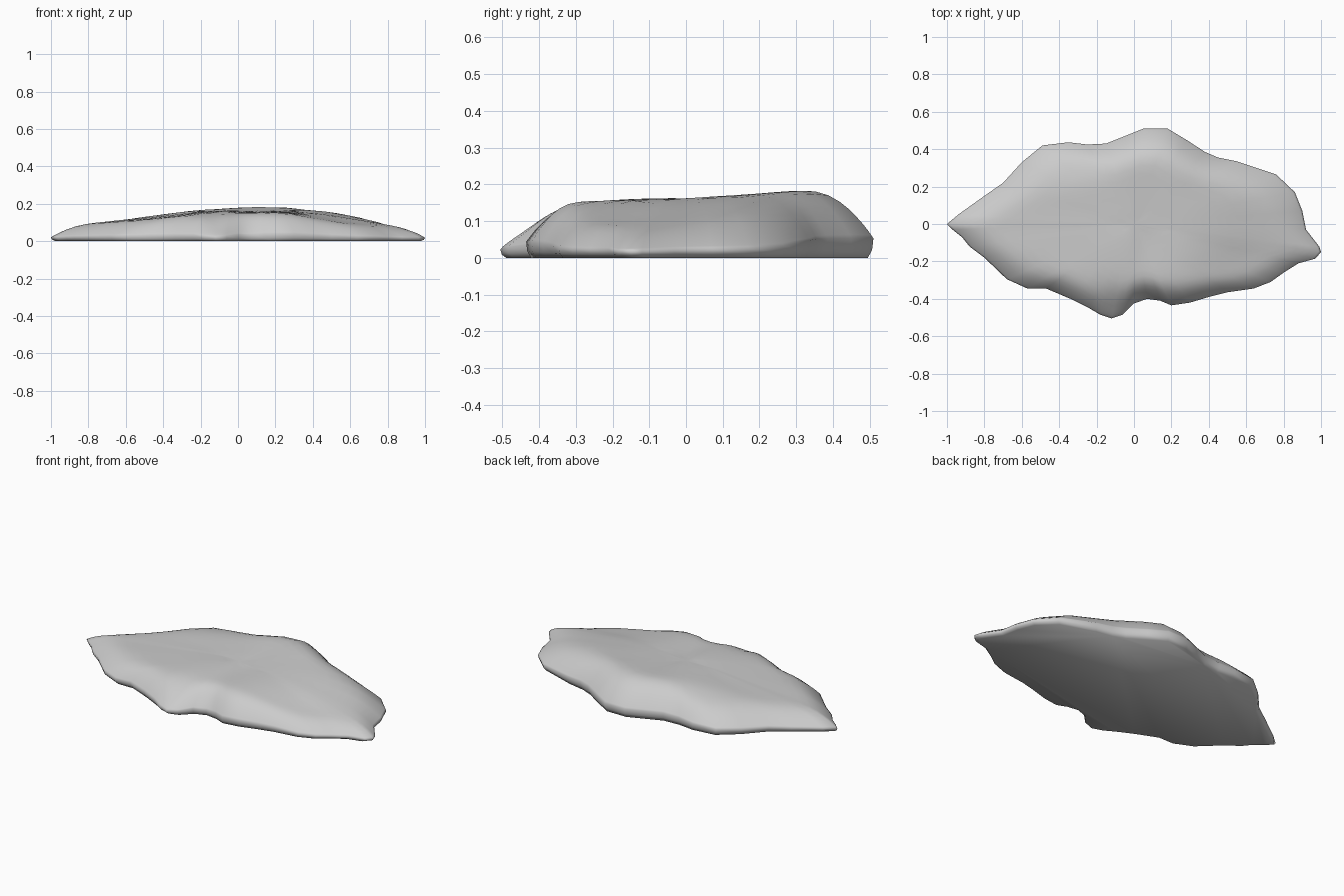
import bpy, bmesh, math

if "Cube" in bpy.data.objects:
    bpy.data.objects.remove(bpy.data.objects["Cube"])

# Outline of the slab seen from above, starting at the left tip
OUTLINE = [(-1, 0), (-.94, .05), (-.8, .15), (-.7, .22), (-.6, .33), (-.49, .42),
           (-.35, .437), (-.25, .425), (-.15, .43), (-.05, .47), (.05, .51), (.18, .51),
           (.28, .45), (.38, .385), (.45, .355), (.55, .335), (.76, .265), (.86, .17),
           (.9, .07), (.92, -.03), (.99, -.12), (1, -.15), (.97, -.185), (.88, -.21),
           (.8, -.26), (.73, -.31), (.64, -.345), (.5, -.365), (.4, -.39), (.3, -.42),
           (.2, -.435), (.14, -.41), (.07, -.4), (0, -.425), (-.06, -.485), (-.12, -.505),
           (-.18, -.485), (-.24, -.45), (-.34, -.4), (-.47, -.345), (-.57, -.345),
           (-.68, -.295), (-.8, -.18), (-.88, -.12), (-.92, -.07), (-.97, -.03)]
N = len(OUTLINE)

# Crest height along x, and relative height along y
CREST = [(-1, .075), (-.93, .095), (-.8, .105), (-.6, .125), (-.4, .147), (-.2, .174),
         (.1, .182), (.3, .182), (.5, .165), (.7, .125), (.8, .1), (.92, .085), (1, .07)]
CROSS = [(-.5, .8), (-.3, .84), (0, .9), (.2, .96), (.32, 1.02), (.5, .97)]

# Dents and swells: x, y, x radius, y radius, height
BUMPS = [(-.12, -.47, .09, .1, -.09), (.07, -.4, .08, .06, -.03),
         (.07, -.05, .06, .2, -.01), (-.38, .3, .2, .05, -.022),
         (-.38, .19, .2, .05, .006), (-.08, -.12, .12, .15, .006),
         (.55, -.3, .22, .2, -.038), (.25, -.25, .08, .15, .006)]


def interp(table, v):
    for (a, p), (b, q) in zip(table, table[1:]):
        if v <= b:
            t = max(0, (v - a) / (b - a))
            return p + (q - p) * t
    return table[-1][1]


def edge_distance(x, y):
    best = 9
    for i in range(N):
        (ax, ay), (bx, by) = OUTLINE[i], OUTLINE[(i + 1) % N]
        dx, dy = bx - ax, by - ay
        t = max(0, min(1, ((x - ax) * dx + (y - ay) * dy) / (dx * dx + dy * dy)))
        best = min(best, math.hypot(x - ax - t * dx, y - ay - t * dy))
    return best


def height(x, y):
    width = interp([(-.2, .12), (.2, .17)], y)      # steeper rim at the front
    d = min(edge_distance(x, y) / width, 1)
    z = interp(CREST, x) * interp(CROSS, y) * (.3 + .7 * (1 - (1 - d) ** 2))
    for bx, by, rx, ry, h in BUMPS:
        z += h * math.exp(-((x - bx) / rx) ** 2 - ((y - by) / ry) ** 2) * (.25 + .75 * d)
    return max(z, .018)


# Rings run from the flat base, around the rounded rim, and in to the centre
bm = bmesh.new()
rings = [[bm.verts.new((x * .975, y * .97, 0)) for x, y in OUTLINE],
         [bm.verts.new((x * .993, y * .993, height(x, y) * .4)) for x, y in OUTLINE]]
for s in (1, .988, .97, .945, .91, .87, .82, .76, .69, .61, .52, .42, .31, .2, .09):
    rings.append([bm.verts.new((x * s, y * s, height(x * s, y * s))) for x, y in OUTLINE])
for lower, upper in zip(rings, rings[1:]):
    for i in range(N):
        j = (i + 1) % N
        bm.faces.new((lower[i], lower[j], upper[j], upper[i]))
centre = bm.verts.new((0, 0, height(0, 0)))
for i in range(N):
    bm.faces.new((rings[-1][i], rings[-1][(i + 1) % N], centre))
bm.faces.new(rings[0])

# Soften everything above the rim so the stone looks worn
inner = [v for ring in rings[3:] for v in ring] + [centre]
for _ in range(2):
    bmesh.ops.smooth_vert(bm, verts=inner, factor=.4, use_axis_z=True)
bmesh.ops.recalc_face_normals(bm, faces=bm.faces[:])

mesh = bpy.data.meshes.new("rock_slab")
bm.to_mesh(mesh)
bm.free()
rock = bpy.data.objects.new("rock_slab", mesh)
bpy.context.collection.objects.link(rock)
bpy.context.view_layer.objects.active = rock
rock.select_set(True)
bpy.ops.object.shade_smooth_by_angle(angle=math.radians(85))
